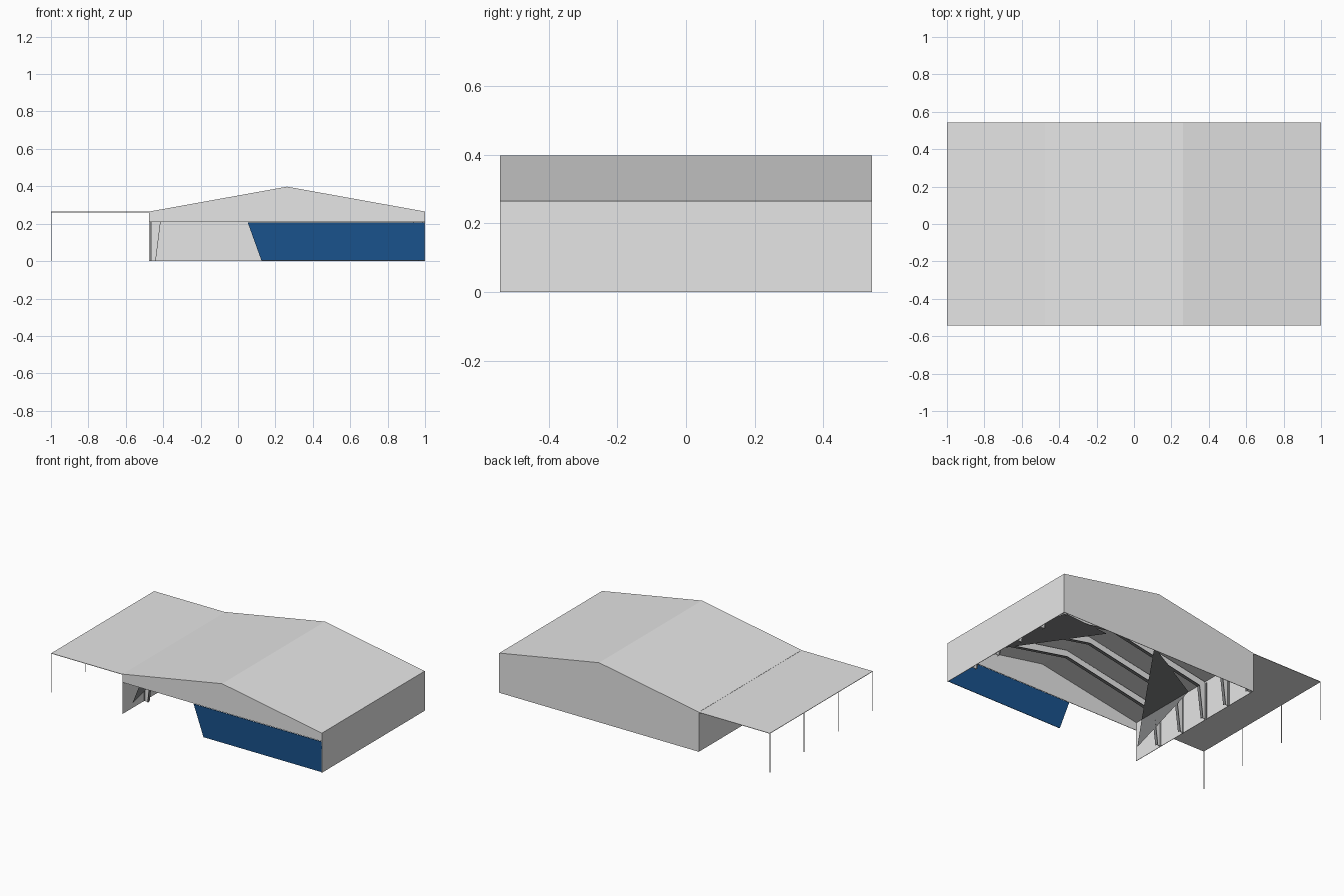
import bpy
import bmesh

if "Cube" in bpy.data.objects:
    bpy.data.objects.remove(bpy.data.objects["Cube"])


def material(name, rgb):
    m = bpy.data.materials.new(name)
    m.diffuse_color = (*rgb, 1)
    m.use_nodes = True
    m.node_tree.nodes["Principled BSDF"].inputs["Base Color"].default_value = m.diffuse_color
    return m


GREY = material("light_grey", (0.79, 0.79, 0.79))
BLUE = material("blue", (0.010, 0.085, 0.265))
DARK = material("dark_grey", (0.22, 0.225, 0.23))

X0, X1, XR = -0.475, 1.0, 0.2625     # left wall, right wall, ridge
EAVE, RIDGE, HALF, T = 0.265, 0.398, 0.543, 0.003
HEAD = 0.21                          # top of the front opening


def mesh(name, verts, faces, mat):
    me = bpy.data.meshes.new(name)
    me.from_pydata(verts, [], faces)
    me.materials.append(mat)
    ob = bpy.data.objects.new(name, me)
    bpy.context.collection.objects.link(ob)
    return ob


def prism(name, profile, y0, y1, mat):
    """Extrude an xz outline along y."""
    n = len(profile)
    verts = [(x, y, z) for y in (y0, y1) for x, z in profile]
    faces = [tuple(range(n)), tuple(range(2 * n - 1, n - 1, -1))]
    faces += [(i, i + n, (i + 1) % n + n, (i + 1) % n) for i in range(n)]
    ob = mesh(name, verts, faces, mat)
    bm = bmesh.new()
    bm.from_mesh(ob.data)
    bmesh.ops.recalc_face_normals(bm, faces=bm.faces)
    bm.to_mesh(ob.data)
    bm.free()
    return ob


def box(name, x0, x1, y0, y1, z0, z1, mat):
    return prism(name, [(x0, z0), (x1, z0), (x1, z1), (x0, z1)], y0, y1, mat)


def mirror(pts):
    return [(2 * XR - p[0], *p[1:]) for p in pts]


# Roof slopes
slope = [(X0, EAVE - T), (XR, RIDGE - T), (XR, RIDGE), (X0, EAVE)]
prism("roof_left", slope, -HALF, HALF, GREY)
prism("roof_right", mirror(slope), -HALF, HALF, GREY)

# Outer walls
box("left_wall", X0, X0 + T, -HALF, HALF, 0, EAVE - T, GREY)
box("right_wall", X1 - T, X1, -HALF, HALF, 0, EAVE - T, GREY)
top = [(X1, EAVE), (XR, RIDGE), (X0, EAVE)]
prism("back_wall", [(X0, 0), (X1, 0)] + top, HALF - T, HALF, GREY)
prism("front_gable", [(X0, HEAD), (X1, HEAD)] + top, -HALF, -HALF + T, GREY)

# Blue front panel with a slanted end
prism("front_panel", [(0.125, 0.004), (X1, 0.004), (X1, 0.207), (0.052, 0.207)],
      -HALF, -HALF + T, BLUE)

# Side canopy and its posts
box("canopy", -1, X0, -HALF, HALF, EAVE - T - 0.001, EAVE - 0.001, GREY)
for i in range(4):
    y = -HALF + 0.003 + i * (2 * HALF - 0.006) / 3
    box("canopy_post", -1, -0.997, y - 0.0015, y + 0.0015, 0, EAVE - T, GREY)

# Portal frames: grey webs with dark flanges, columns and rafters tapered
web_col = [(-0.465, 0), (-0.442, 0), (-0.415, HEAD), (-0.465, 0.255)]
web_raf = [(-0.465, 0.255), (-0.415, HEAD), (XR, 0.342), (XR, RIDGE - 0.008)]
flanges = [
    [(-0.470, 0), (-0.469, 0), (-0.469, 0.25), (-0.470, 0.25)],
    [(-0.442, 0), (-0.440, 0), (-0.414, HEAD), (-0.416, HEAD)],
    [(-0.415, HEAD), (XR, 0.341), (XR, 0.343), (-0.415, HEAD + 0.002)],
]
for i in range(1, 6):
    y = -0.525 + i * 0.21
    for side in (list, mirror):
        prism("frame_column_web", side(web_col), y - 0.0015, y + 0.0015, GREY)
        prism("frame_rafter_web", side(web_raf), y - 0.0015, y + 0.0015, GREY)
        for f in flanges:
            prism("frame_flange", side(f), y - 0.011, y + 0.011, DARK)


# Dark triangular sheets under the rafters
def under(x, y):
    return (x, y, 0.339 - 0.193 * abs(x - XR))


mesh("dark_sheet_left", [under(-0.412, -0.42), under(-0.412, 0.015),
                         under(0.0, 0.19), (-0.437, -0.49, 0.06)],
     [(0, 1, 2), (0, 3, 1)], DARK)
mesh("dark_sheet_right", [under(0.92, -0.52), under(0.70, 0.20), under(XR, 0.06)],
     [(0, 1, 2)], DARK)
